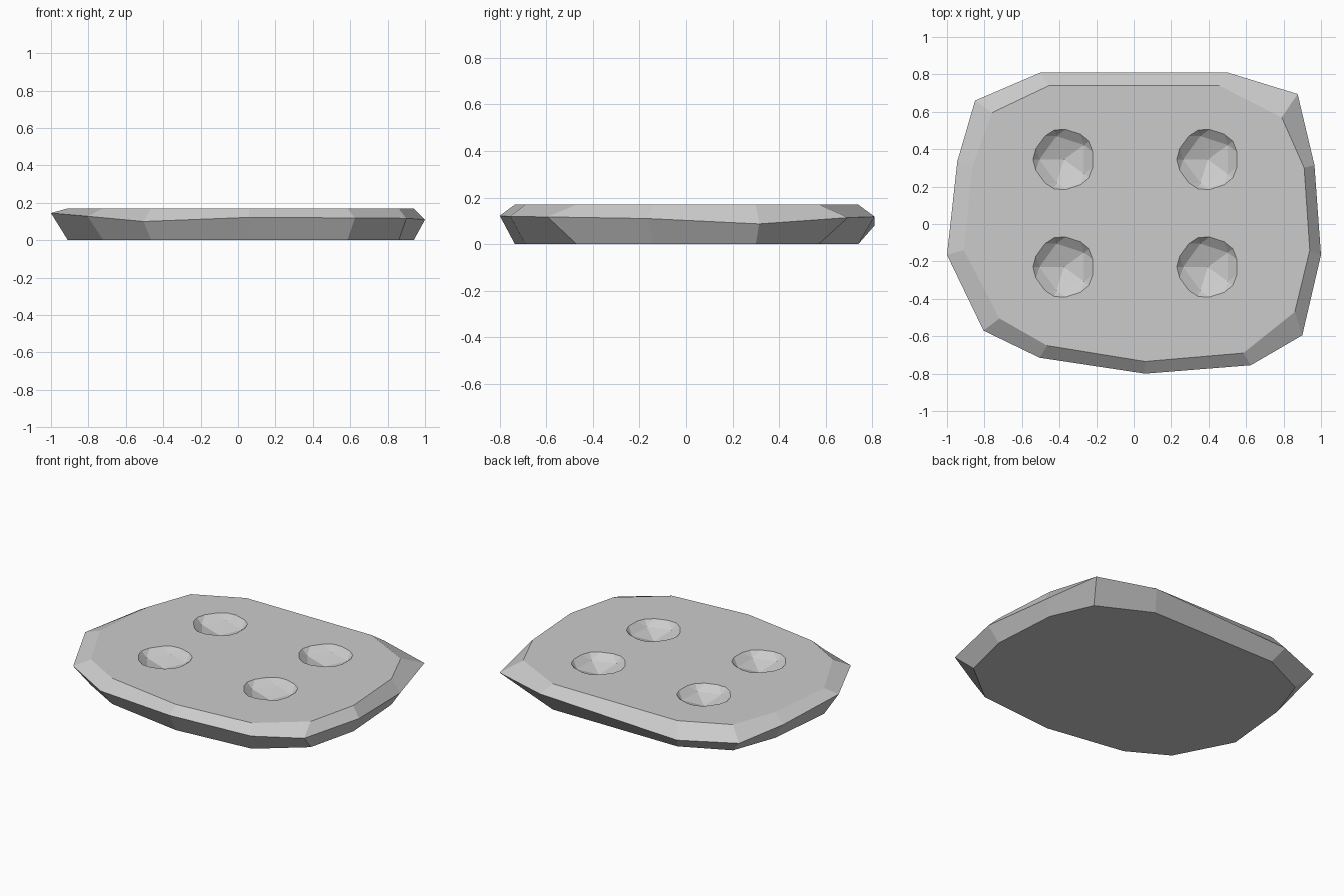
import bpy, bmesh

if "Cube" in bpy.data.objects:
    bpy.data.objects.remove(bpy.data.objects["Cube"])

TOP = 0.17
# Each outline corner: (widest x, y, z), (inset x, y shared by top and bottom)
CORNERS = [
    ((-0.50, 0.81, 0.08), (-0.455, 0.74)),
    ((0.50, 0.81, 0.118), (0.455, 0.74)),
    ((0.875, 0.695, 0.114), (0.79, 0.57)),
    ((0.965, 0.315, 0.087), (0.91, 0.30)),
    ((1.00, -0.165, 0.11), (0.94, -0.14)),
    ((0.90, -0.595, 0.117), (0.86, -0.47)),
    ((0.625, -0.755, 0.119), (0.585, -0.69)),
    ((0.06, -0.80, 0.122), (0.06, -0.735)),
    ((-0.505, -0.715, 0.10), (-0.465, -0.65)),
    ((-0.805, -0.57, 0.128), (-0.72, -0.505)),
    ((-1.00, -0.165, 0.145), (-0.91, -0.14)),
    ((-0.945, 0.335, 0.12), (-0.865, 0.305)),
    ((-0.85, 0.66, 0.095), (-0.76, 0.595)),
]


def make_object(name, bm):
    bmesh.ops.recalc_face_normals(bm, faces=bm.faces)
    mesh = bpy.data.meshes.new(name)
    bm.to_mesh(mesh)
    bm.free()
    obj = bpy.data.objects.new(name, mesh)
    bpy.context.collection.objects.link(obj)
    return obj


# Stone slab: bottom, widest and top rings joined by flat bevels
bm = bmesh.new()
rings = [
    [bm.verts.new((x, y, 0)) for _, (x, y) in CORNERS],
    [bm.verts.new(p) for p, _ in CORNERS],
    [bm.verts.new((x, y, TOP)) for _, (x, y) in CORNERS],
]
n = len(CORNERS)
for low, high in zip(rings, rings[1:]):
    for i in range(n):
        j = (i + 1) % n
        bm.faces.new((low[i], low[j], high[j], high[i]))
bm.faces.new(rings[0])
bm.faces.new(rings[2])
slab = make_object("stone_slab", bm)

# Four faceted round hollows, sunk into the top
R, RISE = 0.25, 0.175
bm = bmesh.new()
for x in (-0.375, 0.395):
    for y in (0.345, -0.23):
        ball = bmesh.ops.create_icosphere(bm, subdivisions=2, radius=R)
        bmesh.ops.translate(bm, verts=ball["verts"], vec=(x, y, TOP + RISE))
cutter = make_object("hollow_cutter", bm)
cutter.hide_render = True
cutter.hide_set(True)

cut = slab.modifiers.new("hollows", "BOOLEAN")
cut.operation = "DIFFERENCE"
cut.solver = "EXACT"
cut.use_self = True
cut.object = cutter

# Apply the cut and drop the cutter
bpy.context.view_layer.objects.active = slab
slab.select_set(True)
bpy.ops.object.modifier_apply(modifier=cut.name)
bpy.data.objects.remove(cutter)
